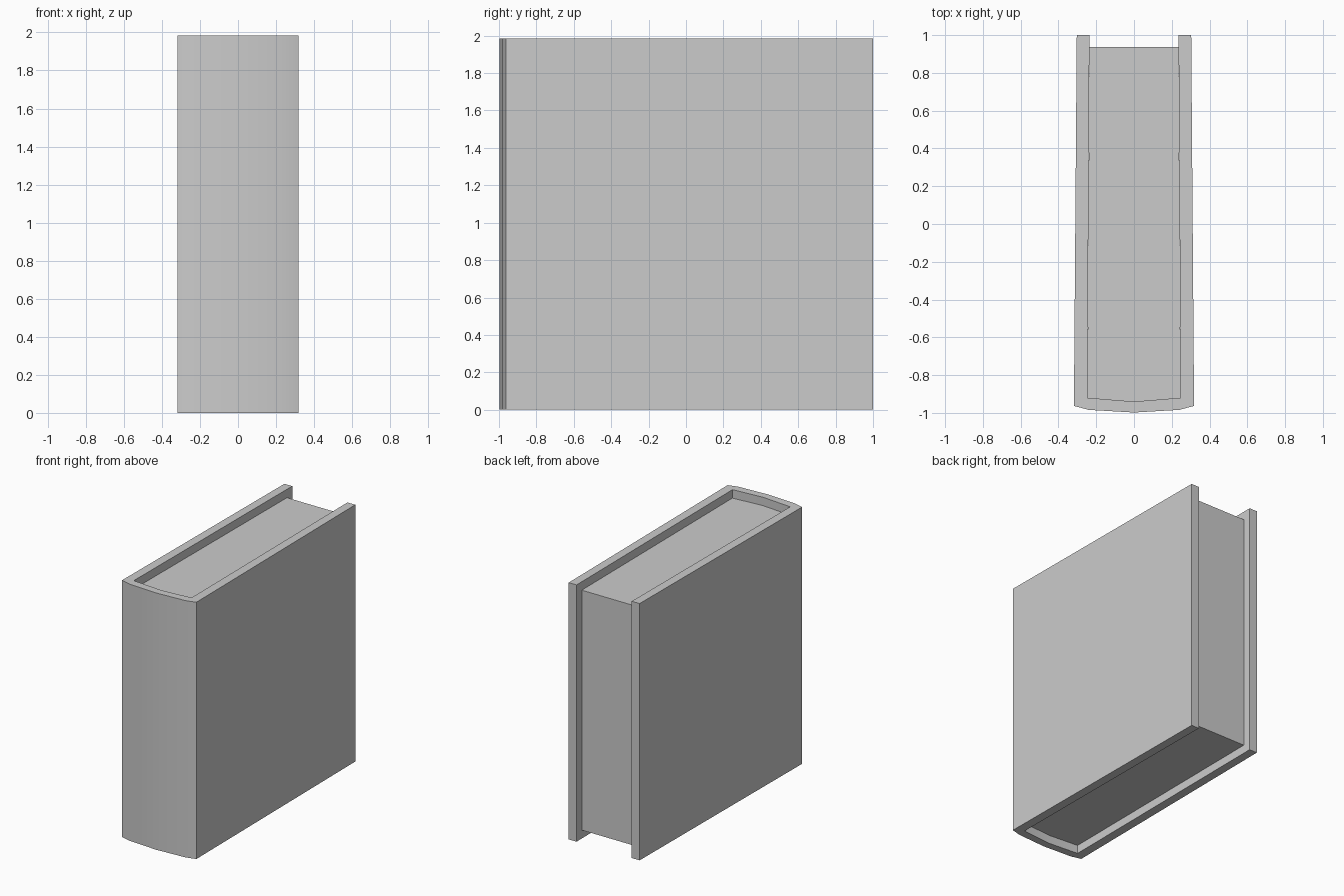
import bpy, bmesh, math

if "Cube" in bpy.data.objects:
    bpy.data.objects.remove(bpy.data.objects["Cube"])

HEIGHT = 1.985
RECESS = 0.065


def mirrored(half):
    """Complete a left-to-centre outline with its right-hand mirror."""
    return half + [(-x, y) for x, y in reversed(half) if x != 0]


def extrude_profile(name, points, z0, z1):
    bm = bmesh.new()
    face = bm.faces.new([bm.verts.new((x, y, z0)) for x, y in points])
    top = bmesh.ops.extrude_face_region(bm, geom=[face])["geom"]
    verts = [v for v in top if isinstance(v, bmesh.types.BMVert)]
    bmesh.ops.translate(bm, verts=verts, vec=(0, 0, z1 - z0))
    bmesh.ops.recalc_face_normals(bm, faces=bm.faces)
    mesh = bpy.data.meshes.new(name)
    bm.to_mesh(mesh)
    bm.free()
    obj = bpy.data.objects.new(name, mesh)
    bpy.context.collection.objects.link(obj)
    bpy.ops.object.select_all(action='DESELECT')
    bpy.context.view_layer.objects.active = obj
    obj.select_set(True)
    bpy.ops.object.shade_smooth_by_angle(angle=math.radians(30))
    return obj


# Boards and rounded spine, one U-shaped section
outer = mirrored([(-0.303, 1.0), (-0.318, -0.963), (-0.24, -0.984), (0, -0.998)])
inner = mirrored([(-0.236, 1.0), (-0.247, -0.92), (0, -0.94)])
extrude_profile("cover", outer + inner[::-1], 0, HEIGHT)

# Page block, set back from the cover edges
pages = mirrored([(-0.236, 0.936), (-0.247, -0.92), (0, -0.94)])
extrude_profile("pages", pages, RECESS, HEIGHT - RECESS)
